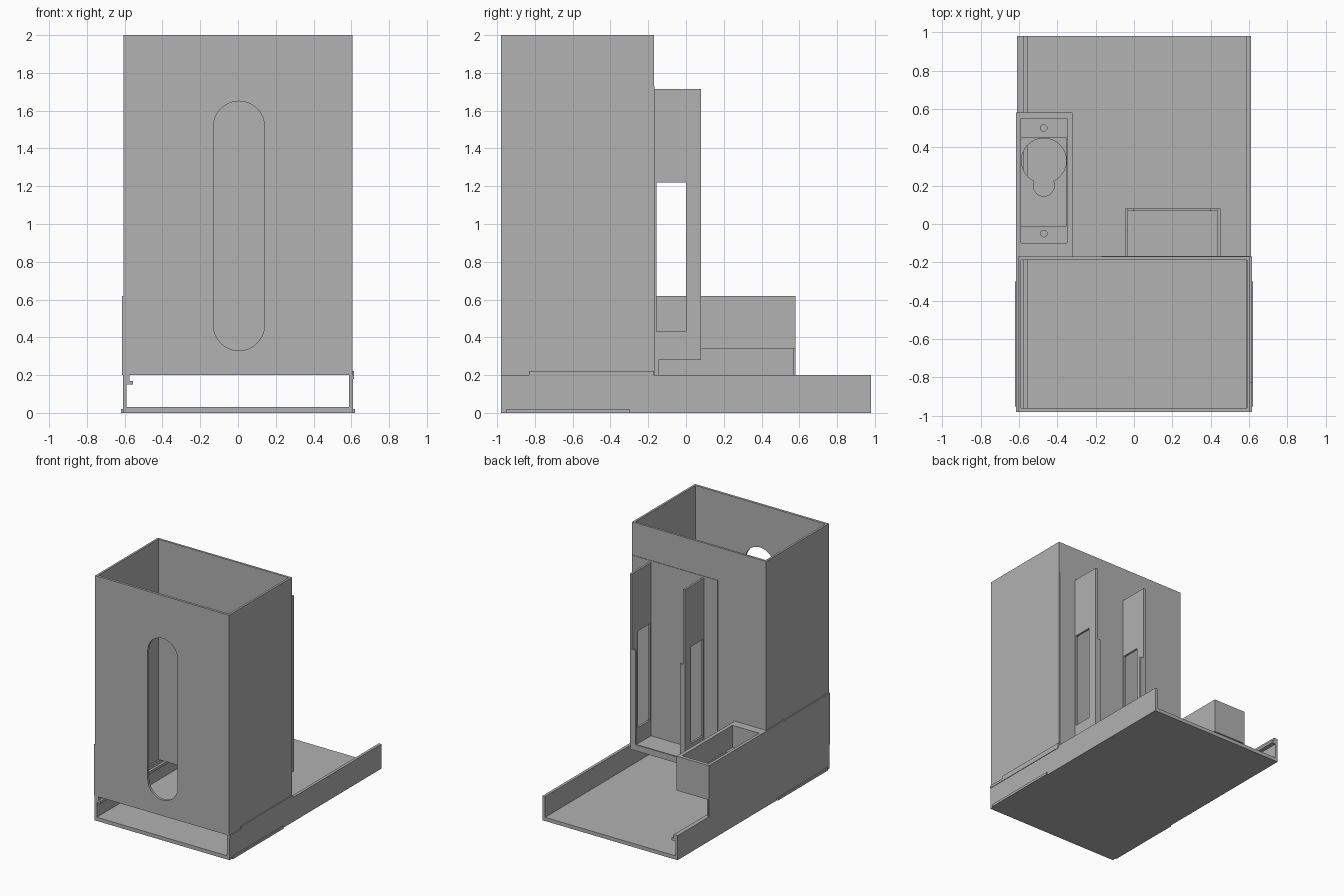
import bpy, bmesh, math

if "Cube" in bpy.data.objects:
    bpy.data.objects.remove(bpy.data.objects["Cube"], do_unlink=True)

grey = bpy.data.materials.new("plain_grey")
grey.use_nodes = True
grey.diffuse_color = (0.445, 0.445, 0.445, 1)
grey.node_tree.nodes["Principled BSDF"].inputs["Base Color"].default_value = grey.diffuse_color


def finish(name, bm):
    bmesh.ops.recalc_face_normals(bm, faces=bm.faces)
    mesh = bpy.data.meshes.new(name)
    bm.to_mesh(mesh)
    bm.free()
    mesh.materials.append(grey)
    obj = bpy.data.objects.new(name, mesh)
    bpy.context.collection.objects.link(obj)
    return obj


def box(name, x, y, z):
    bm = bmesh.new()
    bmesh.ops.create_cube(bm, size=1)
    for v in bm.verts:
        for i, (lo, hi) in enumerate((x, y, z)):
            v.co[i] = lo if v.co[i] < 0 else hi
    return finish(name, bm)


def prism(name, outline, direction):
    """Extrude a closed outline of 3D points."""
    bm = bmesh.new()
    face = bm.faces.new([bm.verts.new(p) for p in outline])
    ext = bmesh.ops.extrude_face_region(bm, geom=[face])
    moved = [g for g in ext["geom"] if isinstance(g, bmesh.types.BMVert)]
    bmesh.ops.translate(bm, vec=direction, verts=moved)
    return finish(name, bm)


def arc(cx, cy, r, start, sweep, n=24):
    return [(cx + r * math.cos(start + sweep * i / n),
             cy + r * math.sin(start + sweep * i / n)) for i in range(n + 1)]


def cut(obj, *cutters):
    for c in cutters:
        c.hide_render = True
        mod = obj.modifiers.new("cut", "BOOLEAN")
        mod.operation = "DIFFERENCE"
        mod.solver = "EXACT"
        mod.object = c
        bpy.context.view_layer.update()
        deps = bpy.context.evaluated_depsgraph_get()
        mesh = bpy.data.meshes.new_from_object(obj.evaluated_get(deps))
        obj.modifiers.clear()
        obj.data = mesh
        bpy.data.objects.remove(c, do_unlink=True)


def cylinder_cutter(x, y, r, z, h):
    ring = [(px, py, z) for px, py in arc(x, y, r, 0, math.tau, 32)[:-1]]
    return prism("cutter", ring, (0, 0, h))


# Open-ended base tray
box("tray_floor", (-0.61, 0.61), (-0.98, 0.98), (0, 0.03))
box("tray_right_wall", (-0.61, -0.59), (-0.98, 0.98), (0.03, 0.2))
box("tray_left_wall", (0.587, 0.61), (-0.98, 0.98), (0.03, 0.2))
box("tray_lip_web", (-0.59, -0.575), (-0.98, 0.98), (0.17, 0.2))
box("tray_lip", (-0.59, -0.555), (-0.98, 0.98), (0.15, 0.17))
for side, s in (("left", 1), ("right", -1)):
    box(side + "_foot_strip", sorted((0.61 * s, 0.62 * s)), (-0.95, -0.3), (0, 0.02))
box("left_locating_strip", (0.605, 0.614), (-0.83, -0.17), (0.18, 0.222))
box("left_front_strip", (0.605, 0.614), (-0.98, -0.83), (0.18, 0.2))

# Hollow tower with a rounded slot in its front
tower = box("tower", (-0.605, 0.605), (-0.98, -0.17), (0.2, 2))
slot = arc(0.005, 1.515, 0.135, 0, math.pi) + arc(0.005, 0.465, 0.135, math.pi, math.pi)
cut(tower,
    box("cutter", (-0.588, 0.588), (-0.96, -0.188), (0.1, 2.1)),
    prism("cutter", [(x, -1.1, z) for x, z in slot], (0, 0.3, 0)))
box("tower_back_plate", (-0.17, 0.6), (-0.171, -0.166), (0.2, 1.73))

# Windowed rails with inward flanges, and the shelf they stand on
for side, x0, x1, f0, f1 in (("right", -0.047, -0.03, -0.03, 0.0),
                             ("left", 0.433, 0.45, 0.4, 0.433)):
    rail = box(side + "_rail", (x0, x1), (-0.17, 0.08), (0.28, 1.715))
    cut(rail, box("cutter", (x0 - 0.1, x1 + 0.1), (-0.155, 0), (0.43, 1.22)))
    box(side + "_rail_flange", (f0, f1), (0.068, 0.08), (0.28, 1.1))
box("rail_shelf", (-0.047, 0.45), (-0.17, 0.08), (0.28, 0.3))
box("rail_shelf_sill", (-0.03, 0.433), (0.068, 0.08), (0.3, 0.33))
box("shelf_bracket", (-0.047, 0.45), (-0.17, -0.145), (0.2, 0.28))

# Raised right side panel
box("side_panel", (-0.614, -0.604), (-0.98, 0.58), (0.2, 0.62))
box("side_panel_liner", (-0.605, -0.59), (-0.17, 0.57), (0.2, 0.345))

# Side compartment with a stepped recess, keyhole and screw holes
bay = box("side_compartment", (-0.614, -0.32), (-0.172, 0.58), (0.34, 0.62))
cut(bay,
    box("cutter", (-0.59, -0.35), (-0.1, 0.55), (0.44, 0.7)),
    box("cutter", (-0.589, -0.351), (-0.01, 0.45), (0.37, 0.5)),
    cylinder_cutter(-0.47, 0.33, 0.117, 0.3, 0.15),
    cylinder_cutter(-0.47, 0.2, 0.055, 0.3, 0.15),
    cylinder_cutter(-0.47, 0.5, 0.017, 0.3, 0.2),
    cylinder_cutter(-0.47, -0.05, 0.017, 0.3, 0.2))
